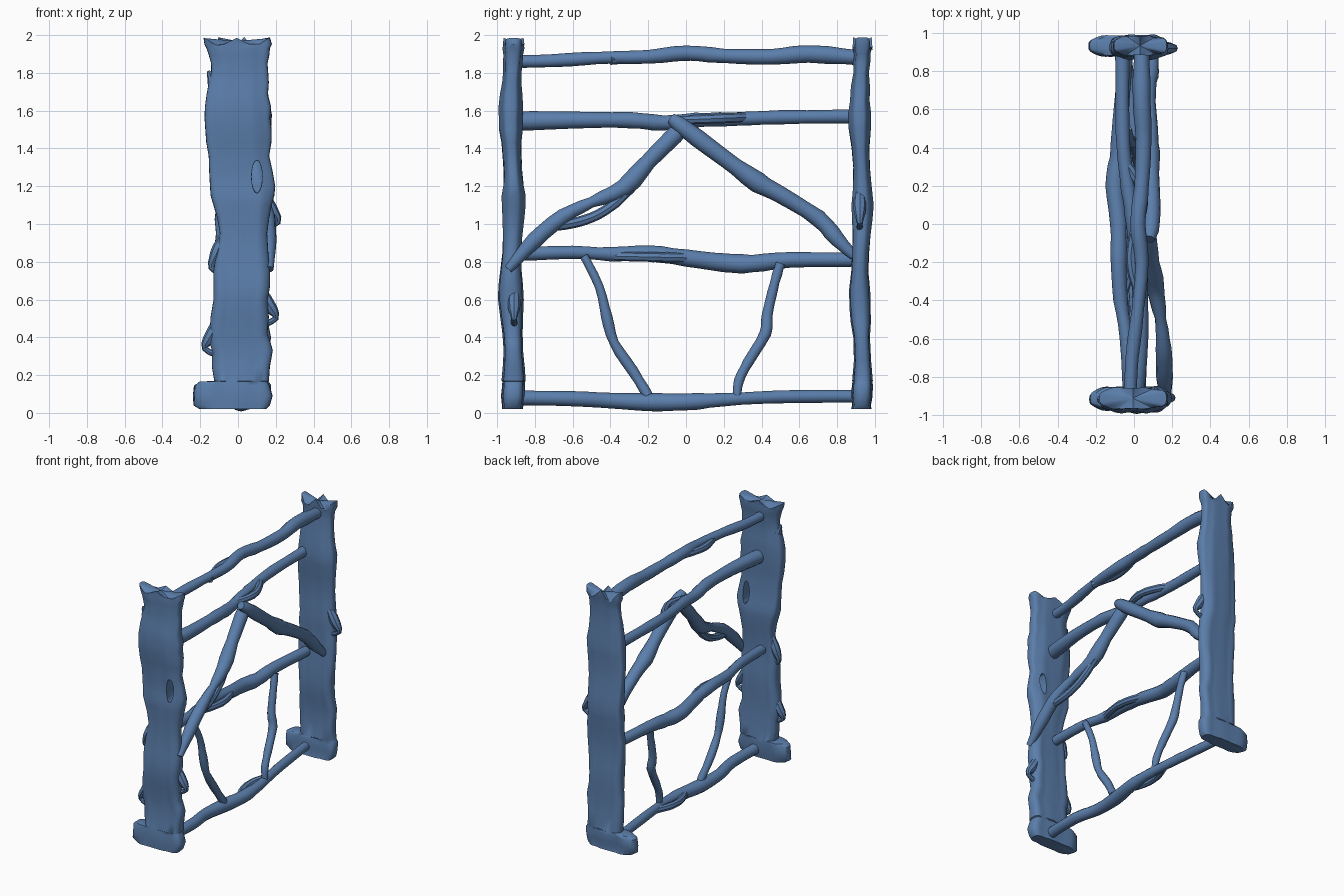
import bpy, bmesh, math, random
from mathutils import Vector

random.seed(4)
cube = bpy.data.objects.get("Cube")
if cube:
    bpy.data.objects.remove(cube, do_unlink=True)

wood = bpy.data.materials.new("blue_wood")
wood.use_nodes = True
COLOUR = (0.105, 0.21, 0.41, 1)
wood.diffuse_color = COLOUR
wood.node_tree.nodes["Principled BSDF"].inputs["Base Color"].default_value = COLOUR


def smooth_rows(rows, steps):
    """Catmull-Rom interpolation of rows of numbers."""
    result = []
    last = len(rows) - 1
    for i in range(last):
        a, b, c, d = rows[max(i - 1, 0)], rows[i], rows[i + 1], rows[min(i + 2, last)]
        for k in range(steps):
            t = k / steps
            result.append([q + t / 2 * (r - p + t * (2 * p - 5 * q + 4 * r - s + t * (3 * (q - r) + s - p)))
                           for p, q, r, s in zip(a, b, c, d)])
    return result + [list(rows[-1])]


def shade(obj):
    bpy.ops.object.select_all(action="DESELECT")
    obj.select_set(True)
    bpy.context.view_layer.objects.active = obj
    bpy.ops.object.shade_smooth_by_angle(angle=math.radians(40))


def loft(name, rings):
    """Skin closed rings of points into a capped, smooth-shaded solid."""
    bm = bmesh.new()
    loops = [[bm.verts.new(p) for p in ring] for ring in rings]
    count = len(loops[0])
    for low, high in zip(loops, loops[1:]):
        for j in range(count):
            k = (j + 1) % count
            bm.faces.new((low[j], low[k], high[k], high[j]))
    for cap in (loops[0], loops[-1]):
        centre = bm.verts.new(sum((v.co for v in cap), Vector()) / count)
        for j in range(count):
            bm.faces.new((cap[j], cap[(j + 1) % count], centre))
    bmesh.ops.recalc_face_normals(bm, faces=bm.faces)
    mesh = bpy.data.meshes.new(name)
    bm.to_mesh(mesh)
    bm.free()
    mesh.materials.append(wood)
    obj = bpy.data.objects.new(name, mesh)
    bpy.context.collection.objects.link(obj)
    shade(obj)
    return obj


def branch(name, rows, sides=12, steps=3):
    """Knobbly round limb along rows of x, y, z, radius."""
    rows = smooth_rows(rows, steps)
    points = [Vector(row[:3]) for row in rows]
    rings = []
    for i, point in enumerate(points):
        along = (points[min(i + 1, len(points) - 1)] - points[max(i - 1, 0)]).normalized()
        side = along.cross(Vector((1, 0, 0))).normalized()
        out = side.cross(along)
        radius = rows[i][3] * random.uniform(0.93, 1.07)
        rings.append([point + radius * (math.cos(a) * side + math.sin(a) * out)
                      for a in (math.tau * j / sides for j in range(sides))])
    return loft(name, rings)


def fork(name, start, end, bow, radius=0.026):
    """Thin split strand that leaves a limb and rejoins it."""
    start, end, bow = Vector(start), Vector(end), Vector(bow)
    rows = []
    for k in range(5):
        t = k / 4
        rows.append((*(start.lerp(end, t) + bow * math.sin(math.pi * t)), radius))
    branch(name, rows, sides=8)


def post(name, rows, y, thickness, phase, notch):
    """Weathered plank from rows of height, left edge, right edge."""
    foot = [(.02, -.2, .15), (.04, -.23, .17), (.09, -.235, .18), (.145, -.23, .17), (.165, -.2, .16)]
    rows = foot + smooth_rows(rows, 2)
    sides = 32
    rings = []
    for i, (z, left, right) in enumerate(rows):
        mid = y + 0.008 * math.sin(z * 7 + phase)
        half = thickness + 0.007 * math.sin(z * 13 + phase) + random.uniform(-0.003, 0.003)
        left += random.uniform(-0.006, 0.006)
        right += random.uniform(-0.006, 0.006)
        ring = []
        for j in range(sides):
            a = math.tau * j / sides
            c, s = math.cos(a), math.sin(a)
            u = math.copysign(abs(c) ** 0.6, c)
            v = math.copysign(abs(s) ** 0.6, s)
            grain = 1 + 0.1 * math.sin(u * 8 + z * 3 + phase)
            jag = notch * math.cos(u * 6 + phase) if i == len(rows) - 1 else 0
            ring.append(Vector(((left + right) / 2 + u * (right - left) / 2,
                                mid + v * half * grain, z + jag)))
        rings.append(ring)
    return loft(name, rings)


# Plank posts, each with a foot at its right side
front_post = post("front_post", [
    (.17, -.13, .16), (.33, -.14, .18), (.42, -.15, .16),
    (.6, -.13, .16), (.75, -.13, .17), (.95, -.1, .16), (1.1, -.13, .18), (1.2, -.15, .2),
    (1.36, -.16, .17), (1.5, -.17, .18), (1.62, -.18, .17), (1.75, -.16, .16),
    (1.85, -.14, .16), (1.93, -.165, .175), (1.965, -.18, .175)], -.92, .053, 0, .02)
back_post = post("back_post", [
    (.17, -.12, .16), (.4, -.12, .17), (.55, -.11, .16), (.75, -.13, .17),
    (.95, -.12, .17), (1.1, -.12, .16), (1.3, -.13, .16), (1.5, -.13, .18), (1.65, -.12, .17),
    (1.8, -.1, .15), (1.9, -.1, .16), (1.955, -.11, .17)], .927, .047, 0, .035)

# Knot hole through the front post
bpy.ops.mesh.primitive_uv_sphere_add(segments=12, ring_count=8, location=(.1, -.925, 1.25))
cutter = bpy.context.object
cutter.name = "knot_cutter"
cutter.scale = (.03, .2, .09)
cutter.hide_render = True
cut = front_post.modifiers.new("knot_hole", "BOOLEAN")
cut.operation = "DIFFERENCE"
cut.object = cutter
bpy.context.view_layer.objects.active = front_post
bpy.ops.object.modifier_apply(modifier=cut.name)
bpy.data.objects.remove(cutter, do_unlink=True)
shade(front_post)

# Splinters on the plank edges, pointing down and outward
for label, x, y, z, reach in (("low", -.11, -.92, .34, -.065), ("middle", -.09, -.92, .77, -.05),
                              ("left", .13, -.91, .5, .07), ("back", .14, .92, 1.01, .07)):
    inward = -0.3 * reach
    branch(label + "_splinter", [(x + inward, y, z + .17, .025), (x + reach / 2, y, z + .07, .034),
                                 (x + reach, y, z, .016), (x + inward, y, z - .04, .02)], sides=8)
branch("upper_splinter", [(-.12, -.92, 1.7, .03), (-.135, -.92, 1.76, .028), (-.158, -.92, 1.81, .008)], sides=8)

# Horizontal rails
branch("top_rail", [
    (-.02, -.9, 1.86, .034), (-.01, -.7, 1.865, .034), (.02, -.45, 1.88, .034), (.04, -.2, 1.885, .036),
    (.02, 0, 1.905, .042), (.04, .2, 1.89, .038), (.05, .45, 1.885, .04), (.04, .65, 1.9, .047),
    (.04, .92, 1.88, .038)])
branch("upper_rail", [
    (0, -.9, 1.545, .05), (.03, -.6, 1.55, .044), (.03, -.3, 1.55, .042), (.01, -.12, 1.535, .042),
    (-.01, .05, 1.55, .038), (-.04, .25, 1.555, .036), (-.06, .5, 1.565, .037), (-.06, .92, 1.57, .037)])
branch("middle_rail", [
    (-.02, -.9, .84, .036), (-.04, -.6, .85, .036), (-.07, -.4, .84, .036), (-.08, -.2, .845, .04),
    (-.08, 0, .82, .045), (-.1, .2, .795, .047), (-.08, .35, .79, .048), (-.07, .55, .81, .04),
    (-.04, .92, .81, .036)])
branch("bottom_rail", [
    (.02, -.92, .08, .04), (.03, -.6, .075, .038), (0, -.4, .065, .043), (.01, -.2, .057, .045),
    (.04, 0, .058, .045), (.04, .2, .07, .036), (0, .5, .085, .034), (-.05, .92, .088, .032)])

# Split strands beside the rails
fork("top_fork", (.04, -.4, 1.87), (.02, .02, 1.89), (-.045, 0, 0))
fork("upper_fork", (0, -.05, 1.55), (-.05, .33, 1.565), (.07, 0, 0))
fork("middle_fork", (-.07, -.4, .83), (-.08, .05, .82), (.055, 0, 0))
fork("bottom_fork", (.04, -.05, .06), (.02, .36, .075), (-.06, 0, 0))

# Diagonal braces meeting at the peak
branch("front_brace", [
    (.165, -.94, .76, .024), (.16, -.8, .915, .042), (.155, -.65, 1.04, .042), (.14, -.5, 1.115, .03),
    (.11, -.33, 1.19, .05), (.09, -.2, 1.33, .044), (.07, -.06, 1.47, .046), (.06, 0, 1.53, .035)])
branch("back_brace", [
    (.08, -.08, 1.56, .028), (.09, 0, 1.5, .045), (.09, .2, 1.35, .044), (.08, .38, 1.22, .053),
    (.08, .5, 1.155, .043), (.07, .7, 1.03, .045), (.09, .8, .92, .04), (.1, .89, .83, .024)])
fork("brace_fork", (.155, -.68, .99), (.11, -.29, 1.19), (0, .02, -.04))

# Lower struts
branch("front_strut", [
    (-.01, -.54, .83, .022), (0, -.46, .67, .024), (0, -.42, .51, .029), (0, -.38, .37, .026),
    (0, -.28, .22, .029), (.02, -.2, .09, .026)])
branch("back_strut", [
    (-.04, .5, .79, .026), (-.03, .47, .69, .026), (-.02, .43, .52, .029), (0, .42, .42, .03),
    (.02, .33, .27, .028), (.03, .28, .17, .025), (.04, .27, .08, .02)])
